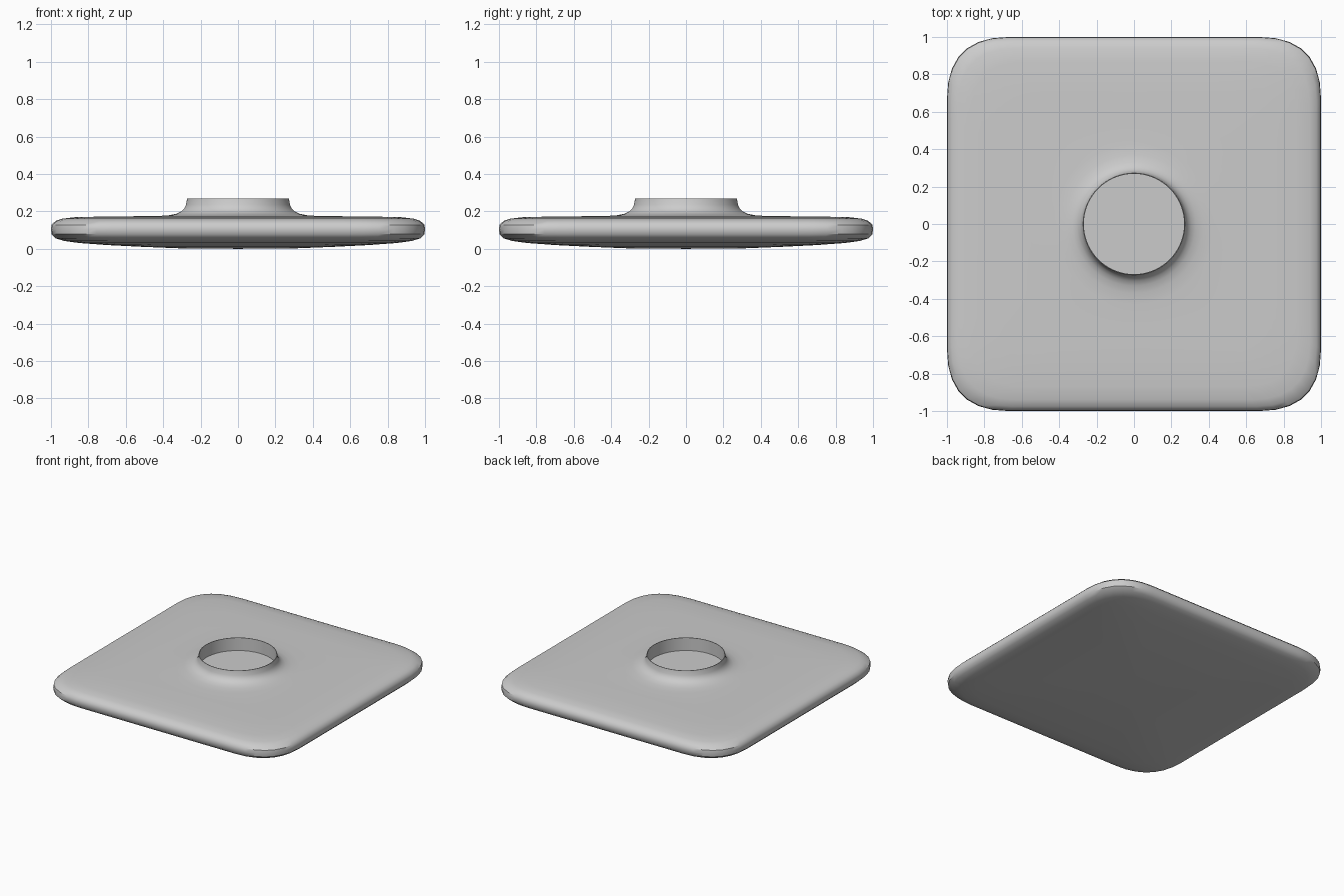
import bpy, bmesh, math

if "Cube" in bpy.data.objects:
    bpy.data.objects.remove(bpy.data.objects["Cube"])

SIDE, CORNER, FLAT = 14, 7, 0.67

def outline():
    # Unit rounded square, counter-clockwise
    side = [(1, -FLAT + 2 * FLAT * i / SIDE) for i in range(SIDE)]
    for i in range(CORNER):
        t = i / CORNER
        side.append((1 - (1 - FLAT) * t * t, 1 - (1 - FLAT) * (1 - t) ** 2))
    pts = []
    for q in range(4):
        for x, y in side:
            for _ in range(q):
                x, y = -y, x
            pts.append((x, y))
    return pts

# Rings: (half width or radius, height, roundness from 0 = square to 1 = circle)
rings = [
    # slightly bulged underside
    (0.3, 0.002, 0), (0.5, 0.010, 0), (0.7, 0.020, 0), (0.85, 0.031, 0),
    (0.93, 0.042, 0), (0.975, 0.056, 0), (0.997, 0.078, 0),
    # rounded rim and flat top
    (1.0, 0.105, 0), (0.997, 0.128, 0), (0.975, 0.149, 0), (0.94, 0.161, 0),
    (0.87, 0.169, 0), (0.7, 0.173, 0), (0.55, 0.174, 0.4),
    # flared neck
    (0.43, 0.175, 1), (0.37, 0.179, 1), (0.33, 0.187, 1), (0.305, 0.199, 1),
    (0.288, 0.215, 1), (0.278, 0.235, 1), (0.272, 0.27, 1),
    # inner wall of the neck
    (0.268, 0.27, 1), (0.268, 0.172, 1),
]

bm = bmesh.new()
base = outline()
loops = []
for s, z, k in rings:
    loop = []
    for x, y in base:
        r = math.hypot(x, y)
        f = s * ((1 - k) + k / r)
        loop.append(bm.verts.new((x * f, y * f, z)))
    loops.append(loop)
n = len(base)
for a, b in zip(loops, loops[1:]):
    for i in range(n):
        j = (i + 1) % n
        bm.faces.new((a[i], a[j], b[j], b[i]))

# Close the underside and the floor inside the neck
low = bm.verts.new((0, 0, 0))
for i in range(n):
    bm.faces.new((loops[0][(i + 1) % n], loops[0][i], low))
bm.faces.new(loops[-1])

mesh = bpy.data.meshes.new("base_plate_with_socket")
bm.to_mesh(mesh)
bm.free()
plate = bpy.data.objects.new("base_plate_with_socket", mesh)
bpy.context.collection.objects.link(plate)
bpy.context.view_layer.objects.active = plate
plate.select_set(True)
bpy.ops.object.shade_smooth_by_angle(angle=math.radians(40))
